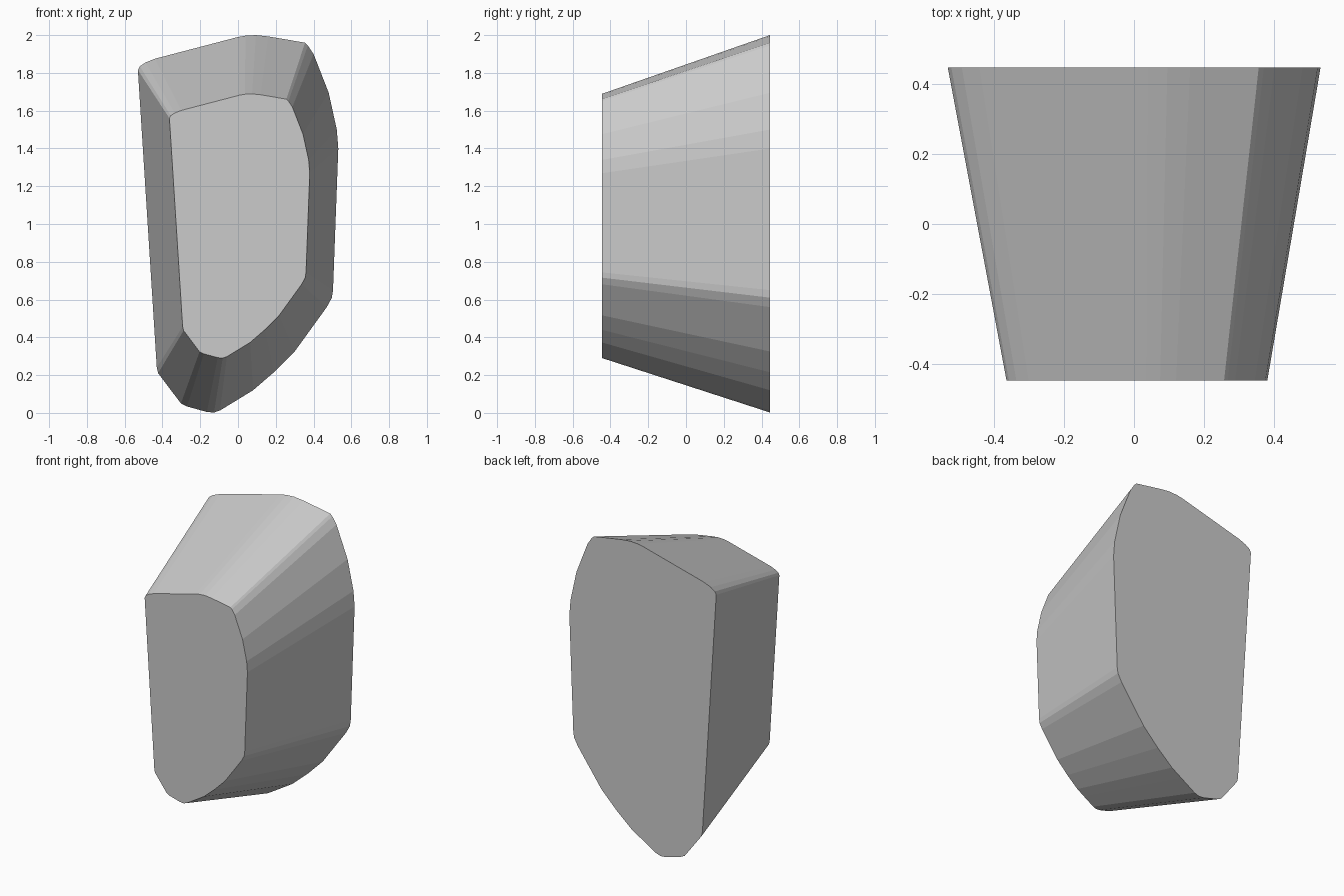
import bpy, bmesh

if "Cube" in bpy.data.objects:
    bpy.data.objects.remove(bpy.data.objects["Cube"])

# Back outline in x, z
OUTLINE = [
    (-0.53, 1.815), (-0.52, 1.835), (-0.49, 1.855), (-0.44, 1.875),
    (0.0, 1.99), (0.04, 1.997), (0.095, 2.0), (0.16, 1.993),
    (0.355, 1.96), (0.37, 1.945), (0.40, 1.90), (0.48, 1.695),
    (0.523, 1.50), (0.531, 1.40), (0.503, 0.65), (0.497, 0.61),
    (0.47, 0.56), (0.30, 0.325), (0.19, 0.215), (0.08, 0.12),
    (0.01, 0.077), (-0.095, 0.013), (-0.127, 0.002), (-0.165, 0.005),
    (-0.27, 0.034), (-0.302, 0.05), (-0.423, 0.21), (-0.43, 0.24),
]
HALF_DEPTH = 0.445
TAPER = 0.70

stone = bpy.data.materials.new("stone grey")
stone.diffuse_color = (0.6, 0.6, 0.6, 1)
stone.use_nodes = True
stone.node_tree.nodes["Principled BSDF"].inputs["Base Color"].default_value = stone.diffuse_color

# Tapered block: full outline at the back, smaller copy at the front
bm = bmesh.new()
back = [bm.verts.new((x, HALF_DEPTH, z)) for x, z in OUTLINE]
front = [bm.verts.new((x * TAPER + 0.008, -HALF_DEPTH, z * TAPER + 0.289))
         for x, z in OUTLINE]
bm.faces.new(back)
bm.faces.new(front[::-1])
n = len(OUTLINE)
for i in range(n):
    j = (i + 1) % n
    bm.faces.new((back[i], front[i], front[j], back[j]))
bmesh.ops.recalc_face_normals(bm, faces=bm.faces[:])

mesh = bpy.data.meshes.new("tapered_block")
bm.to_mesh(mesh)
bm.free()
mesh.materials.append(stone)
block = bpy.data.objects.new("tapered_block", mesh)
bpy.context.collection.objects.link(block)
